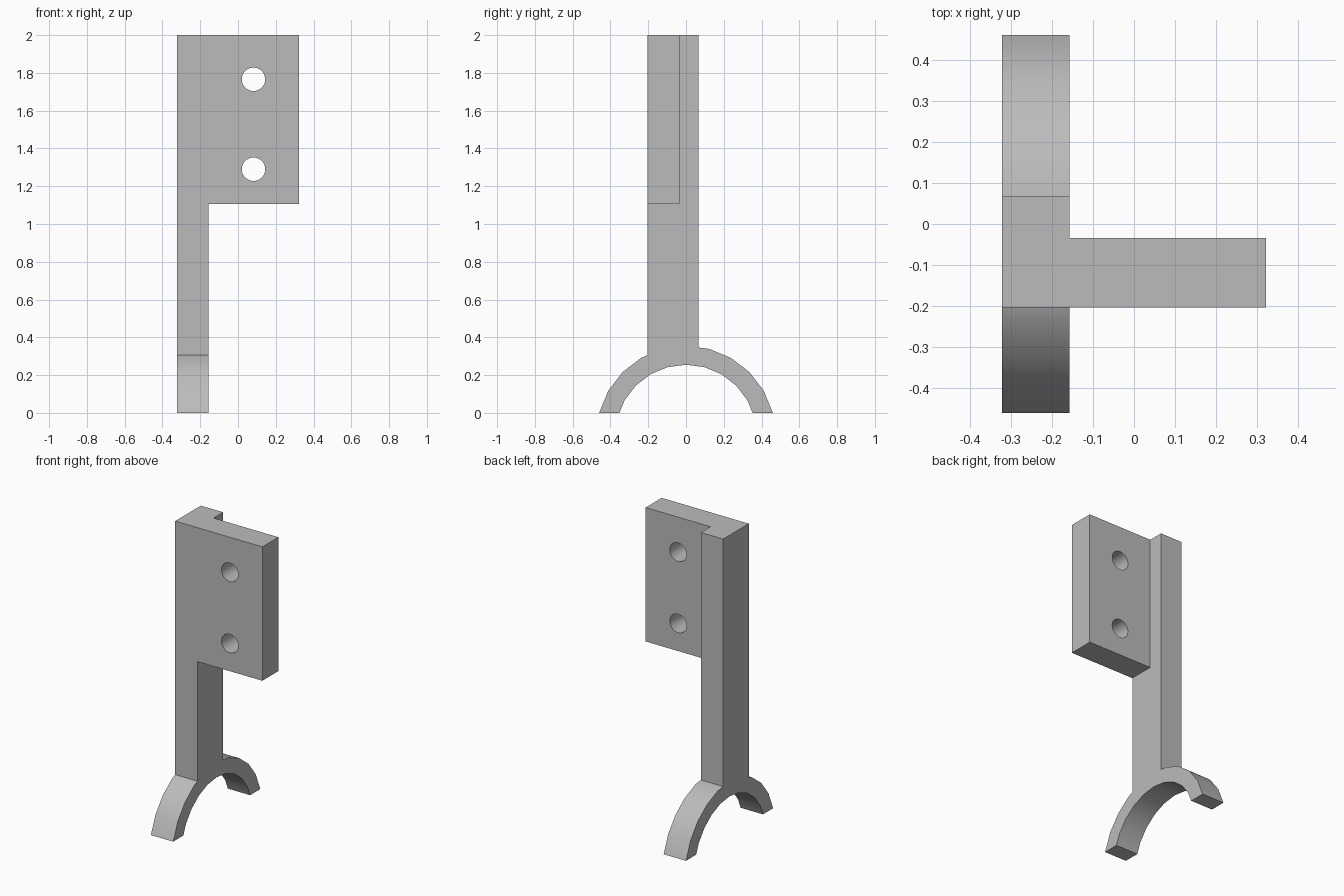
import bpy, bmesh
from math import sin, cos, radians
from mathutils import Vector

cube = bpy.data.objects.get("Cube")
if cube:
    bpy.data.objects.remove(cube)

LEFT, INNER, RIGHT = -0.322, -0.157, 0.322     # post and plate limits in x
FRONT, PLATE_BACK, POST_BACK = -0.203, -0.034, 0.067
TOP, PLATE_BOTTOM = 2.0, 1.105

grey = bpy.data.materials.new("plain grey")
grey.use_nodes = True
grey.diffuse_color = (0.5, 0.5, 0.5, 1)
grey.node_tree.nodes["Principled BSDF"].inputs["Base Color"].default_value = (0.5, 0.5, 0.5, 1)


def extrude(name, points, direction):
    """Solid made by pushing a closed outline along a direction."""
    bm = bmesh.new()
    face = bm.faces.new([bm.verts.new(p) for p in points])
    moved = bmesh.ops.extrude_face_region(bm, geom=[face])["geom"]
    bmesh.ops.translate(bm, vec=Vector(direction),
                        verts=[v for v in moved if isinstance(v, bmesh.types.BMVert)])
    bmesh.ops.recalc_face_normals(bm, faces=bm.faces)
    mesh = bpy.data.meshes.new(name)
    bm.to_mesh(mesh)
    bm.free()
    mesh.materials.append(grey)
    obj = bpy.data.objects.new(name, mesh)
    bpy.context.collection.objects.link(obj)
    return obj


def arc(radius, centre=-0.12):
    """Faceted arch from -y to +y, cut off level with the ground."""
    pts = [(radius * sin(radians(a)), centre + radius * cos(radians(a)))
           for a in range(-75, 76, 15)]
    for end, neighbour in ((0, 1), (-1, -2)):
        (y0, z0), (y1, z1) = pts[end], pts[neighbour]
        pts[end] = (y0 + (y1 - y0) * -z0 / (z1 - z0), 0)
    return pts


def height_on(pts, y):
    """Height of the faceted arch at a given y."""
    for (y0, z0), (y1, z1) in zip(pts, pts[1:]):
        if y0 <= y <= y1:
            return z0 + (z1 - z0) * (y - y0) / (y1 - y0)


# Post standing on the arched foot, as one side outline
outer, inner = arc(0.475), arc(0.375)
outline = [p for p in outer if p[0] < FRONT]
outline += [(FRONT, height_on(outer, FRONT)), (FRONT, TOP),
            (POST_BACK, TOP), (POST_BACK, height_on(outer, POST_BACK))]
outline += [p for p in outer if p[0] > POST_BACK] + inner[::-1]
post = extrude("post_and_arched_foot", [(LEFT, y, z) for y, z in outline],
               (INNER - LEFT, 0, 0))

# Mounting plate, flush with the front of the post
plate = extrude("mounting_plate",
                [(x, FRONT, z) for x, z in ((INNER, PLATE_BOTTOM), (RIGHT, PLATE_BOTTOM),
                                            (RIGHT, TOP), (INNER, TOP))],
                (0, PLATE_BACK - FRONT, 0))

# Two round bolt holes
for name, z in (("lower_hole_cutter", 1.29), ("upper_hole_cutter", 1.766)):
    ring = [(0.082 + 0.062 * cos(radians(a)), -0.4, z + 0.062 * sin(radians(a)))
            for a in range(0, 360, 10)]
    cutter = extrude(name, ring, (0, 0.6, 0))
    cutter.hide_render = True
    cutter.hide_set(True)
    cut = plate.modifiers.new(name, "BOOLEAN")
    cut.operation, cut.solver, cut.object = "DIFFERENCE", "EXACT", cutter

# Rounded faces smooth, corners sharp
bpy.ops.object.select_all(action="DESELECT")
for obj in (post, plate):
    obj.select_set(True)
bpy.context.view_layer.objects.active = post
bpy.ops.object.shade_smooth_by_angle(angle=radians(30))
